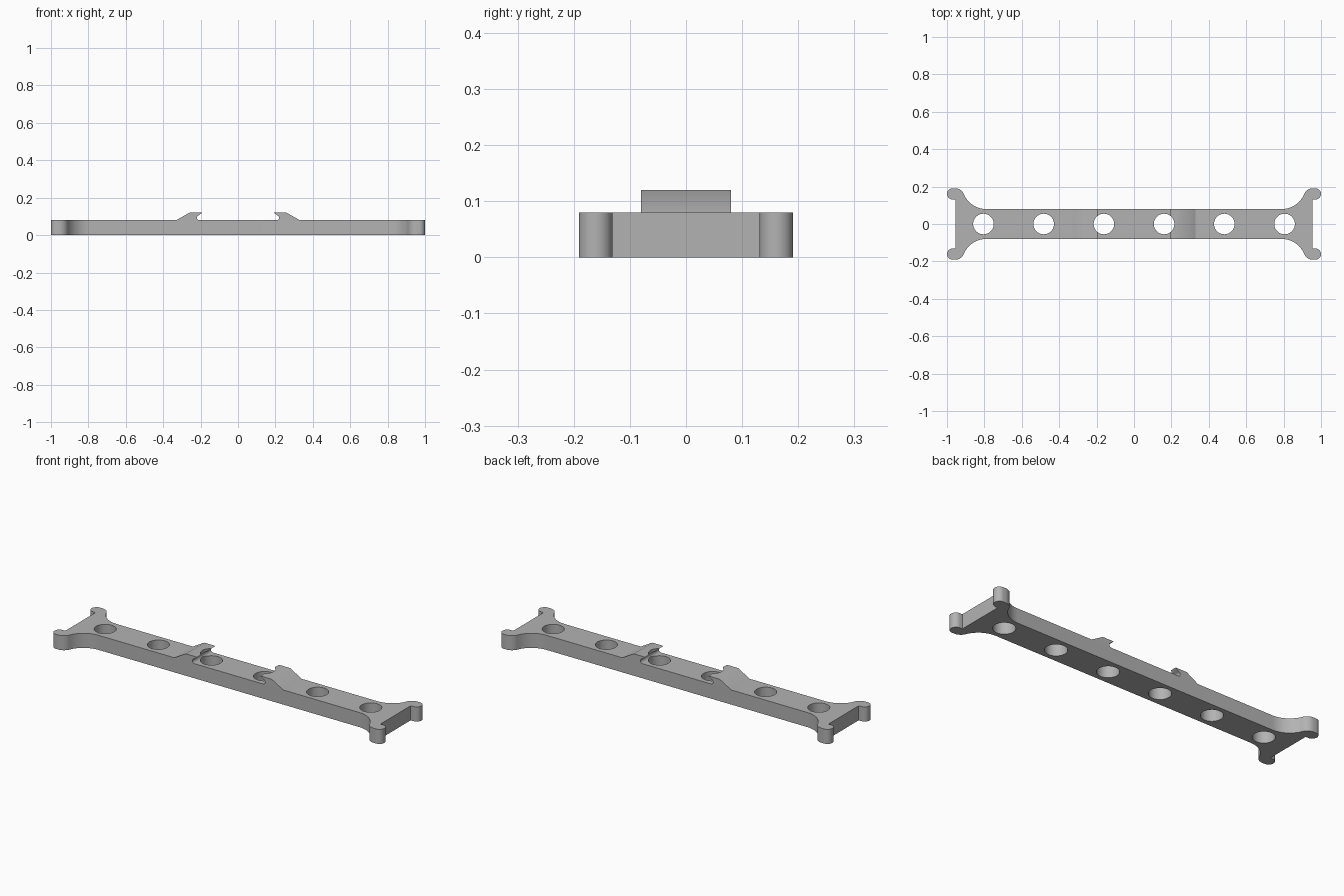
import bpy, bmesh
from math import sin, cos, radians
from mathutils import Vector

cube = bpy.data.objects.get("Cube")
if cube:
    bpy.data.objects.remove(cube, do_unlink=True)

THICK = 0.08      # bar height
HALF = 0.08       # bar half width
HOLE_R = 0.055

grey = bpy.data.materials.new("plain_grey")
grey.use_nodes = True
COLOUR = (0.45, 0.45, 0.45, 1)
grey.diffuse_color = COLOUR
grey.node_tree.nodes["Principled BSDF"].inputs["Base Color"].default_value = COLOUR


def arc(cx, cy, r, start, end, n):
    """Points along an arc, angles in degrees."""
    angles = [radians(start + (end - start) * i / n) for i in range(n + 1)]
    return [(cx + r * cos(a), cy + r * sin(a)) for a in angles]


def prism(name, points, depth):
    """Extrude a closed outline of 3D points along a depth vector."""
    bm = bmesh.new()
    face = bm.faces.new([bm.verts.new(p) for p in points])
    moved = bmesh.ops.extrude_face_region(bm, geom=[face])["geom"]
    bmesh.ops.translate(bm, vec=Vector(depth),
                        verts=[v for v in moved if isinstance(v, bmesh.types.BMVert)])
    bmesh.ops.recalc_face_normals(bm, faces=bm.faces)
    mesh = bpy.data.meshes.new(name)
    bm.to_mesh(mesh)
    bm.free()
    mesh.materials.append(grey)
    obj = bpy.data.objects.new(name, mesh)
    bpy.context.collection.objects.link(obj)
    return obj


def select_only(obj):
    bpy.ops.object.select_all(action='DESELECT')
    obj.select_set(True)
    bpy.context.view_layer.objects.active = obj


# Bar outline: one quarter with flared neck and rounded lug, mirrored round
quarter = arc(0.79, 0.21, 0.13, -90, -22.6, 14)
quarter += arc(0.956, 0.141, 0.05, 157.4, 90, 10)[1:]
quarter += arc(0.97, 0.161, 0.03, 90, -90, 16)
quarter += [(0.955, 0.131)]
right = quarter + [(x, -y) for x, y in reversed(quarter)]
outline = right + [(-x, -y) for x, y in right]
bar = prism("connector_bar", [(x, y, 0) for x, y in outline], (0, 0, THICK))

# Pair of facing hooks with a rounded undercut
hook_side = [(0.33, THICK), (0.26, 0.12), (0.192, 0.12)]
hook_side += arc(0.207, 0.093, 0.013, 80, -90, 8)
parts = [bar]
for side, name in ((1, "left_hook"), (-1, "right_hook")):
    parts.append(prism(name, [(side * x, -HALF, z) for x, z in hook_side],
                       (0, 2 * HALF, 0)))

# Six round holes drilled through bar and hooks
bm = bmesh.new()
for i in range(6):
    made = bmesh.ops.create_cone(bm, cap_ends=True, segments=48, radius1=HOLE_R,
                                 radius2=HOLE_R, depth=1)
    bmesh.ops.translate(bm, vec=((i - 2.5) * 0.322, 0, 0), verts=made["verts"])
mesh = bpy.data.meshes.new("hole_cutter")
bm.to_mesh(mesh)
bm.free()
mesh.materials.append(grey)
cutter = bpy.data.objects.new("hole_cutter", mesh)
cutter.hide_render = True
bpy.context.collection.objects.link(cutter)

for obj in parts:
    select_only(obj)
    drill = obj.modifiers.new("holes", 'BOOLEAN')
    drill.operation = 'DIFFERENCE'
    drill.solver = 'EXACT'
    drill.object = cutter
    bpy.ops.object.modifier_apply(modifier=drill.name)
    bpy.ops.object.shade_smooth_by_angle(angle=radians(30))
bpy.data.objects.remove(cutter, do_unlink=True)
